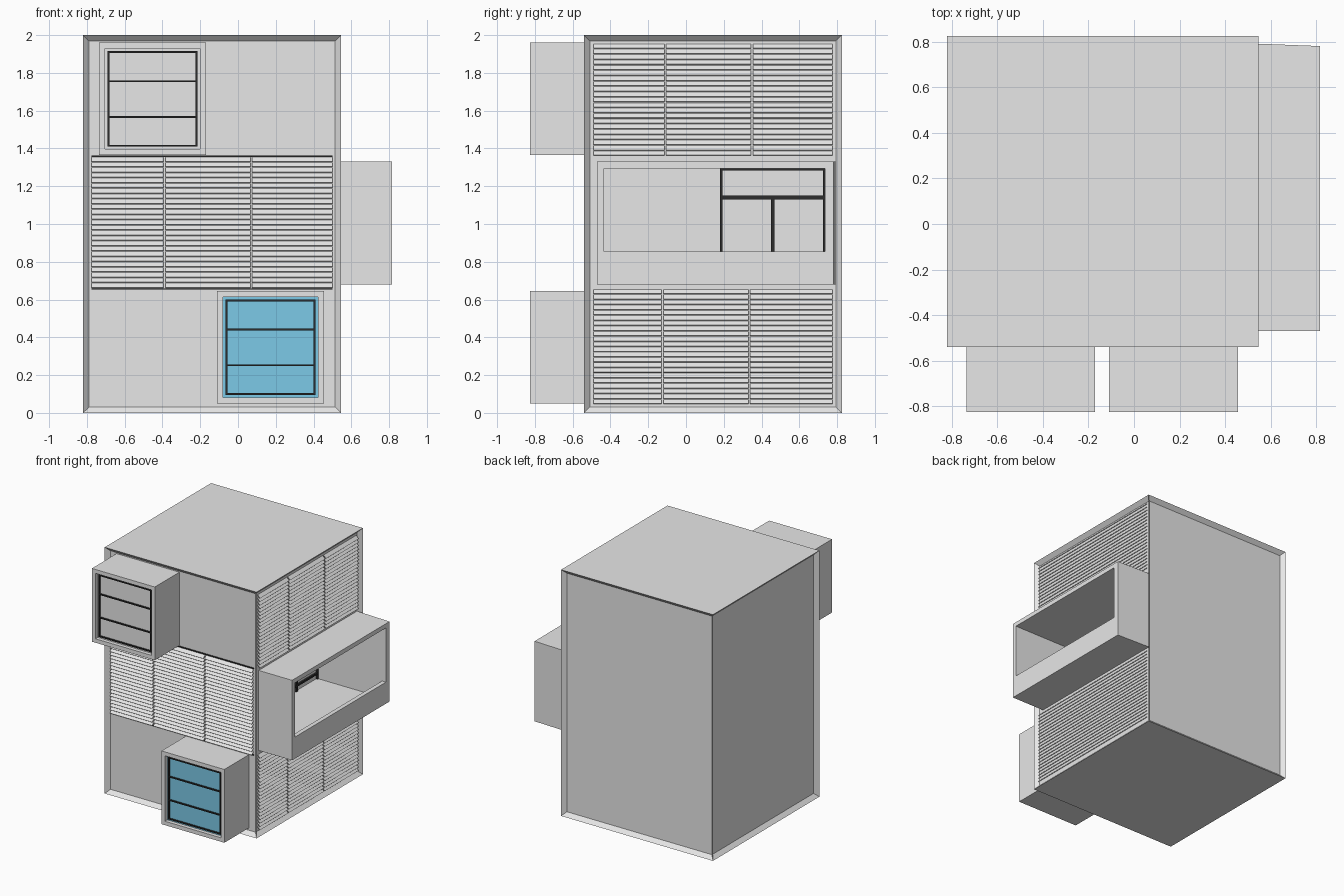
import bpy, bmesh, math
from mathutils import Matrix, Vector

old = bpy.data.objects.get("Cube")
if old:
    bpy.data.objects.remove(old, do_unlink=True)


def material(name, color):
    m = bpy.data.materials.new(name)
    m.use_nodes = True
    m.diffuse_color = (*color, 1)
    m.node_tree.nodes["Principled BSDF"].inputs["Base Color"].default_value = (*color, 1)
    return m


GREY = material("light grey", (0.8, 0.8, 0.8))
DARK = material("dark frame", (0.025, 0.025, 0.025))
BLUE = material("blue glass", (0.2, 0.59, 0.8))


def add_box(bm, lo, hi):
    lo, hi = Vector(lo), Vector(hi)
    m = Matrix.Translation((lo + hi) / 2) @ Matrix.Diagonal((*(hi - lo), 1))
    bmesh.ops.create_cube(bm, size=1, matrix=m)


def finish(bm, name, *mats):
    me = bpy.data.meshes.new(name)
    bm.to_mesh(me)
    bm.free()
    ob = bpy.data.objects.new(name, me)
    for m in mats:
        me.materials.append(m)
    bpy.context.collection.objects.link(ob)
    return ob


def boxes(name, mat, *pairs):
    bm = bmesh.new()
    for lo, hi in pairs:
        add_box(bm, lo, hi)
    return finish(bm, name, mat)


def cut(ob, cutter):
    mod = ob.modifiers.new("cut", "BOOLEAN")
    mod.object = cutter
    mod.solver = "EXACT"
    bpy.context.view_layer.objects.active = ob
    bpy.ops.object.modifier_apply(modifier=mod.name)


# Main block with a recessed panel on each of its four sides
X0, X1, Y0, Y1 = -0.82, 0.545, -0.54, 0.825
RECESS = 0.03
bm = bmesh.new()
add_box(bm, (X0, Y0, 0), (X1, Y1, 2))
bm.normal_update()
sides = [f for f in bm.faces if abs(f.normal.z) < 0.5]
bmesh.ops.inset_individual(bm, faces=sides, thickness=0.044, depth=0)
for f in sides:
    bmesh.ops.translate(bm, verts=f.verts, vec=-RECESS * f.normal)
body = finish(bm, "main_block", GREY)

# Balcony shell, its rear side slightly tapered
bm = bmesh.new()
add_box(bm, (0.50, -0.47, 0.68), (0.815, 0.792, 1.33))
for v in bm.verts:
    if v.co.x > 0.6 and v.co.y > 0:
        v.co.y = 0.78
balcony = finish(bm, "balcony_shell", GREY)

# Deep room behind the balcony opening
BACK = 0.195
cutter = boxes("room_cutter", GREY, ((BACK, -0.435, 0.72), (0.9, 0.735, 1.295)))
cutter.hide_render = True
for ob in (body, balcony):
    cut(ob, cutter)
bpy.data.objects.remove(cutter, do_unlink=True)

boxes("balcony_parapet", GREY, ((0.78, -0.44, 0.71), (0.815, 0.74, 0.855)))


# Dark door frame on the room's back wall
def door_bar(y0, y1, z0, z1):
    return (BACK - 0.01, y0, z0), (BACK + 0.015, y1, z1)


boxes("balcony_door_frame", DARK,
      door_bar(0.18, 0.193, 0.72, 1.295), door_bar(0.725, 0.735, 0.72, 1.295),
      door_bar(0.18, 0.735, 1.283, 1.295), door_bar(0.18, 0.735, 1.13, 1.15),
      door_bar(0.45, 0.468, 0.72, 1.14), door_bar(0.18, 0.735, 0.76, 0.775))


# Projecting bay windows
def bay(name, x0, z0, glass):
    x1, z1, front = x0 + 0.565, z0 + 0.595, -0.825
    rim, depth, bar = 0.045, 0.03, 0.009
    bm = bmesh.new()
    add_box(bm, (x0, front, z0), (x1, -0.5, z1))
    bm.normal_update()
    pane = next(f for f in bm.faces if f.normal.y < -0.5)
    bmesh.ops.inset_individual(bm, faces=[pane], thickness=rim, depth=0)
    # Square reveal, with the pane at its back
    shell = bmesh.ops.extrude_discrete_faces(bm, faces=[pane])["faces"][0]
    bmesh.ops.translate(bm, verts=shell.verts, vec=(0, depth, 0))
    shell.material_index = 1
    finish(bm, name + "_bay", GREY, glass)

    a0, a1, c0, c1 = x0 + rim, x1 - rim, z0 + rim, z1 - rim
    ya, yb = front + depth - 0.012, front + depth + 0.01
    pairs = [((a0, ya, c0), (a0 + bar, yb, c1)), ((a1 - bar, ya, c0), (a1, yb, c1))]
    for z in (c0, z0 + 0.197, z0 + 0.387, c1 - bar):
        pairs.append(((a0, ya, z), (a1, yb, z + bar)))
    boxes(name + "_window_bars", DARK, *pairs)


bay("upper", -0.735, 1.365, GREY)
bay("lower", -0.11, 0.05, BLUE)


# Louvre screens: tilted slats in panels separated by narrow gaps
def louvres(name, edges, z0, z1, place):
    bm = bmesh.new()
    rows = round((z1 - z0) / 0.028)
    pitch = (z1 - z0) / rows
    tilt = Matrix.Rotation(math.radians(45), 4, "X")
    for a, b in zip(edges, edges[1:]):
        for i in range(rows):
            at = Matrix.Translation(((a + b) / 2, 0.015, z0 + pitch * (i + 0.5)))
            size = Matrix.Diagonal((b - a - 0.01, 0.032, 0.004, 1))
            bmesh.ops.create_cube(bm, size=1, matrix=place @ at @ tilt @ size)
    finish(bm, name, GREY)


front = Matrix.Translation((0, Y0, 0))
right = Matrix.Translation((X1, 0, 0)) @ Matrix.Rotation(math.pi / 2, 4, "Z")
louvres("front_louvres", (-0.78, -0.39, 0.07, 0.505), 0.66, 1.355, front)
louvres("upper_side_louvres", (-0.496, -0.11, 0.35, 0.78), 1.36, 1.955, right)
louvres("lower_side_louvres", (-0.496, -0.125, 0.335, 0.78), 0.045, 0.655, right)

# Thin dark joints above and below the front louvres
boxes("front_joints", DARK, *[((-0.776, Y0 + 0.02, z), (0.501, Y0 + 0.035, z + 0.006))
                              for z in (0.653, 1.356)])
